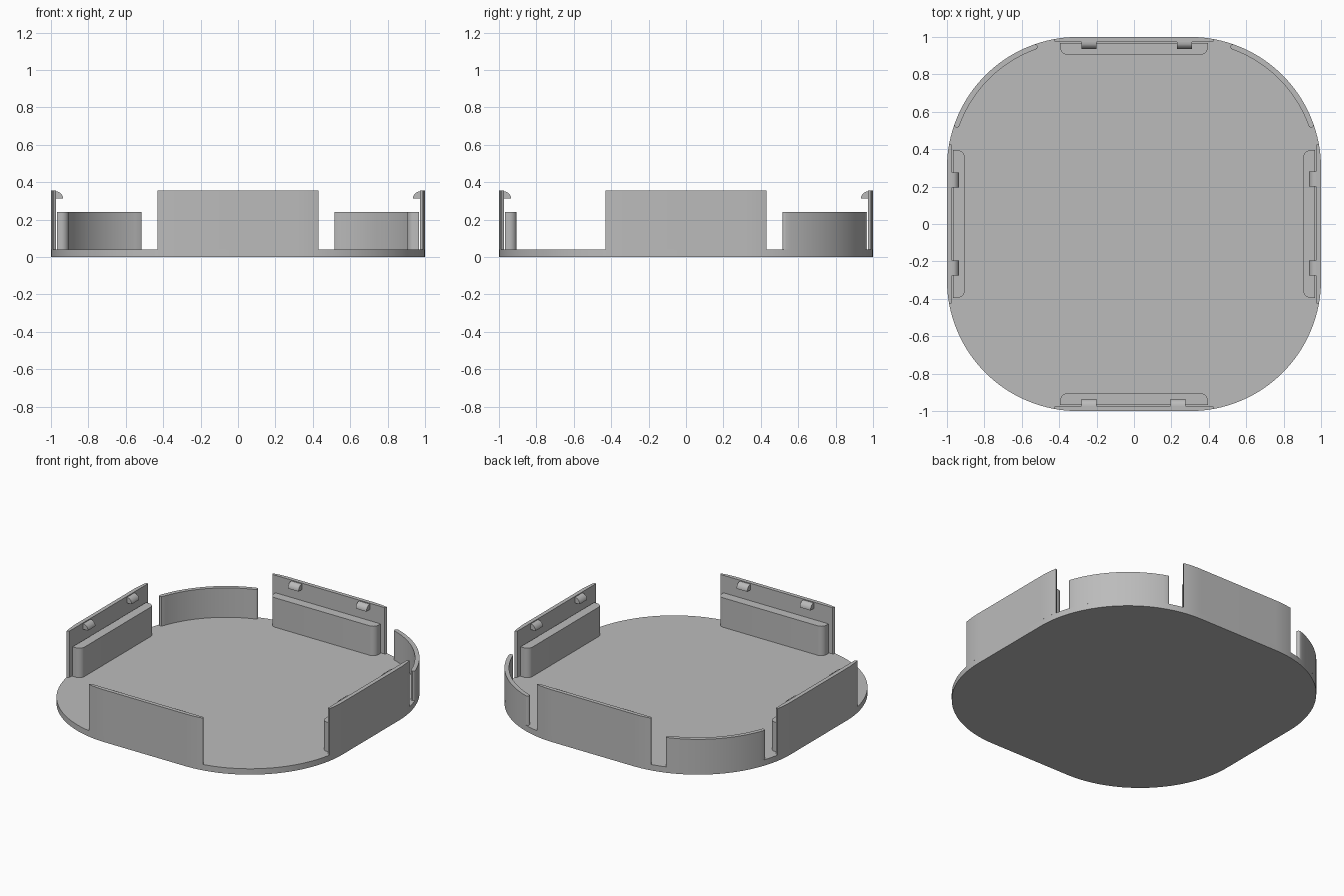
import bpy, bmesh
from math import sin, cos, radians, sqrt, pi
from mathutils import Matrix

if "Cube" in bpy.data.objects:
    bpy.data.objects.remove(bpy.data.objects["Cube"])

R = 0.7             # corner radius of the plate
C = 1 - R           # corner arc centre
FLOOR = 0.04

grey = bpy.data.materials.new("light grey plastic")
grey.use_nodes = True
grey.diffuse_color = (0.5, 0.5, 0.5, 1)
grey.node_tree.nodes["Principled BSDF"].inputs["Base Color"].default_value = (0.5, 0.5, 0.5, 1)


def prism(name, points, depth, place=Matrix()):
    """Extrude a flat outline along its local z and place it."""
    bm = bmesh.new()
    face = bm.faces.new([bm.verts.new((x, y, 0)) for x, y in points])
    top = bmesh.ops.extrude_face_region(bm, geom=[face])["geom"]
    bmesh.ops.translate(bm, vec=(0, 0, depth),
                        verts=[v for v in top if isinstance(v, bmesh.types.BMVert)])
    bmesh.ops.recalc_face_normals(bm, faces=bm.faces)
    mesh = bpy.data.meshes.new(name)
    bm.to_mesh(mesh)
    bm.free()
    mesh.transform(place)
    mesh.materials.append(grey)
    ob = bpy.data.objects.new(name, mesh)
    bpy.context.collection.objects.link(ob)
    bpy.ops.object.select_all(action='DESELECT')
    ob.select_set(True)
    bpy.context.view_layer.objects.active = ob
    bpy.ops.object.shade_smooth_by_angle(angle=radians(30))
    return ob


def arc(cx, cy, r, a, b, n):
    return [(cx + r * cos(radians(a + (b - a) * i / n)),
             cy + r * sin(radians(a + (b - a) * i / n))) for i in range(n + 1)]


def up(z):
    return Matrix.Translation((0, 0, z))


# Base plate
outline = []
for k, (sx, sy) in enumerate([(1, 1), (-1, 1), (-1, -1), (1, -1)]):
    outline += arc(C * sx, C * sy, R, 90 * k, 90 * k + 90, 32)
prism("base_plate", outline, FLOOR)

# Side wall: flat inside, outside following the plate edge
INNER, HALF = 0.973, 0.43
xs = [C + (HALF - C) * i / 8 for i in range(9)]
edge = [(x, C + sqrt(R * R - (x - C) ** 2)) for x in xs]
wall = [(HALF - 0.008, INNER)] + edge[::-1] + [(-x, y) for x, y in edge] + [(-HALF + 0.008, INNER)]

# Inner ledge with rounded inward corners
ledge = [(0.395, 0.967), (-0.395, 0.967)]
ledge += arc(-0.355, 0.945, 0.04, 180, 270, 8) + arc(0.355, 0.945, 0.04, 270, 360, 8)

# Snap hook profile: (y, z)
hook = [(0.978, 0.312), (0.936, 0.312), (0.936, 0.322), (0.943, 0.335), (0.952, 0.344),
        (0.962, 0.349), (0.978, 0.349)]
yz_to_world = Matrix(((0, 0, 1, 0), (1, 0, 0, 0), (0, 1, 0, 0), (0, 0, 0, 1)))

# Left edge of each hook in the frame of its own wall
sides = {"back": (0, (-0.28, 0.23)), "right": (90, (-0.275, 0.195)),
         "front": (180, (-0.275, 0.2)), "left": (270, (-0.28, 0.195))}
for side, (angle, hooks) in sides.items():
    turn = Matrix.Rotation(radians(angle), 4, 'Z')
    prism(side + "_wall", wall, 0.355 - FLOOR, turn @ up(FLOOR))
    prism(side + "_ledge", ledge, 0.24 - FLOOR, turn @ up(FLOOR))
    for i, x in enumerate(hooks):
        prism(f"{side}_hook_{i + 1}", hook, 0.08,
              turn @ Matrix.Translation((x, 0, 0)) @ yz_to_world)

# Curved walls on the two back corners, with rounded ends
T = 0.028
A, B = 19.5, 70.5
mid = R - T / 2
curve = arc(0, 0, R, A, B, 24)
curve += arc(mid * cos(radians(B)), mid * sin(radians(B)), T / 2, B, B + 180, 6)[1:-1]
curve += arc(0, 0, R - T, B, A, 24)
curve += arc(mid * cos(radians(A)), mid * sin(radians(A)), T / 2, A + 180, A + 360, 6)[1:-1]
for name, sx in (("left", 1), ("right", -1)):
    prism(f"back_{name}_corner_wall", [(sx * (x + C), y + C) for x, y in curve],
          0.24 - FLOOR, up(FLOOR))
